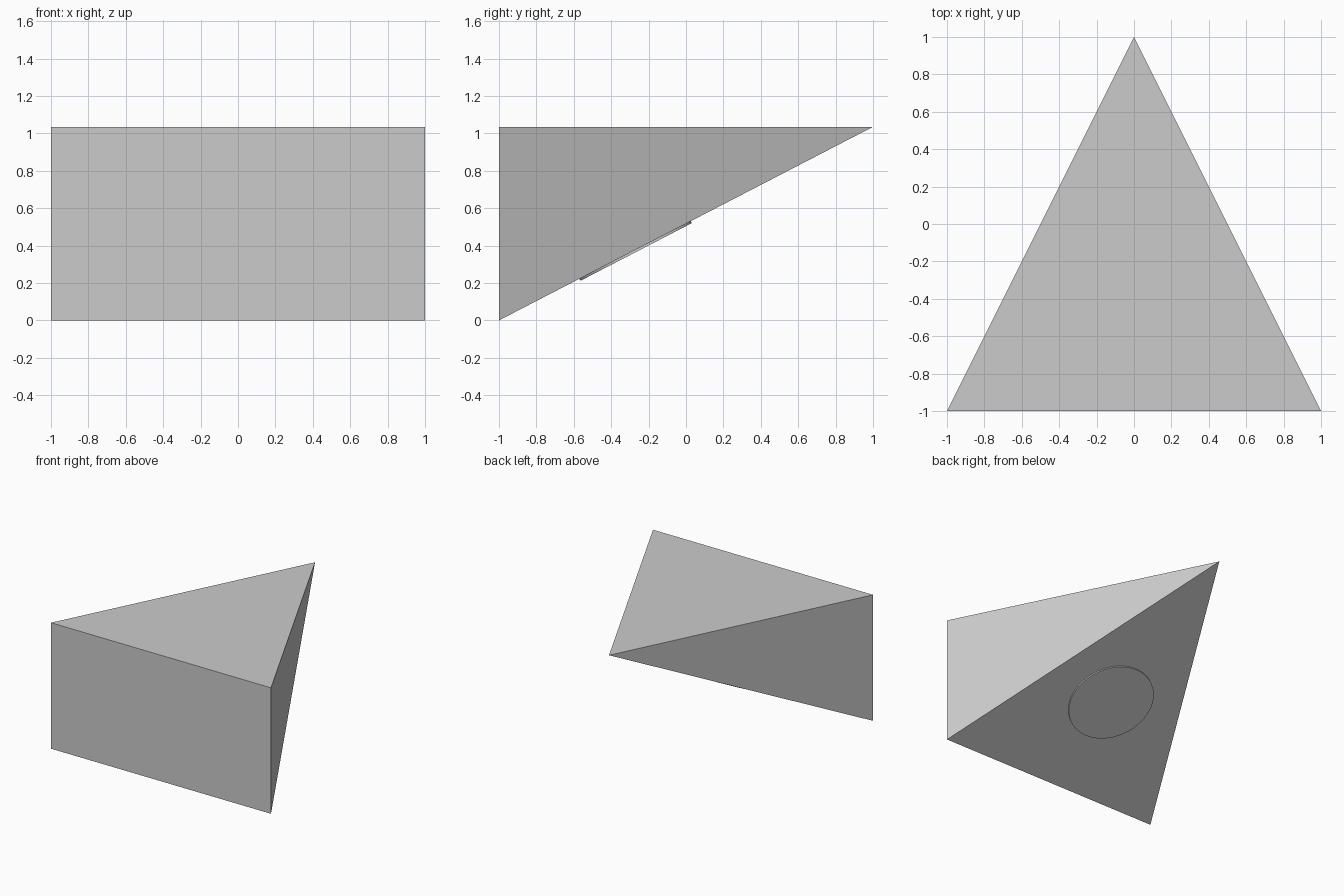
import bpy, bmesh, math
from mathutils import Vector

if "Cube" in bpy.data.objects:
    bpy.data.objects.remove(bpy.data.objects["Cube"])

H = 1.035  # overall height


def add_object(name, bm):
    bmesh.ops.recalc_face_normals(bm, faces=bm.faces)
    mesh = bpy.data.meshes.new(name)
    bm.to_mesh(mesh)
    bm.free()
    obj = bpy.data.objects.new(name, mesh)
    bpy.context.collection.objects.link(obj)
    return obj


# Body: rectangular front face tapering back to a single top point
bm = bmesh.new()
front = [bm.verts.new((x, -1, z)) for x, z in ((-1, 0), (1, 0), (1, H), (-1, H))]
tip = bm.verts.new((0, 1, H))
bm.faces.new(front)
for i in range(4):
    bm.faces.new((front[i], front[(i + 1) % 4], tip))
add_object("tapered_body", bm)

# Thin round plate lying on the sloping underside
slope = Vector((0, 2, H)).normalized()
normal = Vector((0, slope.z, -slope.y))
thickness, proud = 0.02, 0.012
centre_y = -0.272
on_face = Vector((0, centre_y, (centre_y + 1) * H / 2))
bm = bmesh.new()
bmesh.ops.create_cone(bm, cap_ends=True, segments=64,
                      radius1=0.335, radius2=0.335, depth=thickness)
plate = add_object("underside_plate", bm)
plate.rotation_euler = normal.to_track_quat('Z', 'Y').to_euler()
plate.location = on_face + normal * (proud - thickness / 2)

# Smooth the plate's rim only
bpy.context.view_layer.objects.active = plate
plate.select_set(True)
bpy.ops.object.shade_smooth_by_angle(angle=math.radians(30))
